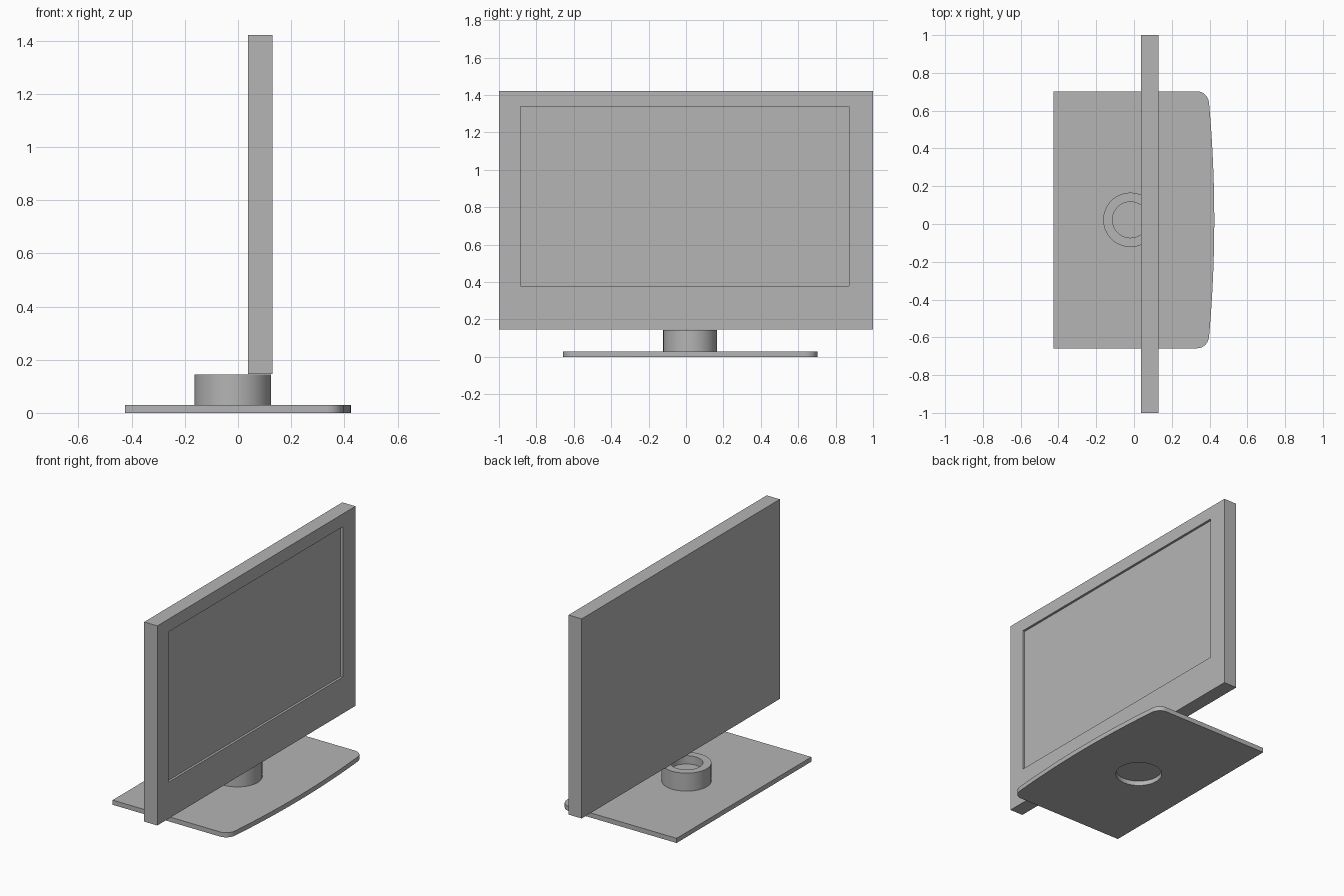
import bpy
import bmesh
import math

cube = bpy.data.objects.get("Cube")
if cube:
    bpy.data.objects.remove(cube, do_unlink=True)

GREY = (0.46, 0.46, 0.46, 1)
grey = bpy.data.materials.new("plain_grey")
grey.use_nodes = True
grey.diffuse_color = GREY
grey.node_tree.nodes["Principled BSDF"].inputs["Base Color"].default_value = GREY

MID_Y = 0.022          # the stand sits slightly off centre
NECK_X = -0.019
SEGMENTS = 64


def finish(bm, name, smooth=False):
    """Turn a bmesh into a named, coloured object."""
    bmesh.ops.recalc_face_normals(bm, faces=bm.faces)
    mesh = bpy.data.meshes.new(name)
    bm.to_mesh(mesh)
    bm.free()
    mesh.materials.append(grey)
    obj = bpy.data.objects.new(name, mesh)
    bpy.context.collection.objects.link(obj)
    if smooth:
        bpy.ops.object.select_all(action="DESELECT")
        obj.select_set(True)
        bpy.context.view_layer.objects.active = obj
        bpy.ops.object.shade_smooth_by_angle(angle=math.radians(30))
    return obj


def add_loop(bm, points):
    """Closed loop of edges on the ground plane."""
    verts = [bm.verts.new((x, y, 0)) for x, y in points]
    return [bm.edges.new((a, b)) for a, b in zip(verts, verts[1:] + verts[:1])]


def circle(cx, cy, radius):
    angles = [2 * math.pi * i / SEGMENTS for i in range(SEGMENTS)]
    return [(cx + radius * math.cos(a), cy + radius * math.sin(a)) for a in angles]


# Screen housing: a slab with the display inset into its +x face
bm = bmesh.new()
bmesh.ops.create_cube(bm, size=1)
for v in bm.verts:
    v.co.x = 0.13 if v.co.x > 0 else 0.037
    v.co.y *= 2
    v.co.z = 1.422 if v.co.z > 0 else 0.147
bm.normal_update()
front = max(bm.faces, key=lambda f: f.normal.x)
bmesh.ops.inset_individual(bm, faces=[front], thickness=0.1)
for v in front.verts:
    v.co.y = 0.872 if v.co.y > 0 else -0.885
    v.co.z = 1.34 if v.co.z > 0.8 else 0.38
display = bmesh.ops.extrude_discrete_faces(bm, faces=[front])["faces"][0]
for v in display.verts:
    v.co.x -= 0.015
finish(bm, "screen_housing")

# Base plate: bowed front edge, rounded front corners, round hole underneath
half = []
for i in range(13):
    t = i / 12
    half.append((0.425 - 0.027 * t * t, 0.61 * t))
for i in range(1, 9):
    a = math.pi / 2 * i / 8
    half.append((0.335 + 0.063 * math.cos(a), 0.61 + 0.07 * math.sin(a)))
half.append((-0.425, 0.68))
outline = half + [(x, -y) for x, y in reversed(half[1:])]
outline = [(x, y + MID_Y) for x, y in outline]

bm = bmesh.new()
edges = add_loop(bm, outline) + add_loop(bm, circle(NECK_X, MID_Y, 0.138))
bmesh.ops.triangle_fill(bm, edges=edges, use_beauty=True)
top = bmesh.ops.extrude_face_region(bm, geom=bm.faces[:], use_keep_orig=True)
bmesh.ops.translate(bm, vec=(0, 0, 0.03),
                    verts=[g for g in top["geom"] if isinstance(g, bmesh.types.BMVert)])
finish(bm, "base_plate", smooth=True)

# Neck: a turned drum with a shallow round recess in its top
profile = [(0, 0.03), (0.144, 0.03), (0.144, 0.145),
           (0.095, 0.145), (0.095, 0.092), (0, 0.092)]
bm = bmesh.new()
verts = [bm.verts.new((NECK_X + r, MID_Y, z)) for r, z in profile]
edges = [bm.edges.new(pair) for pair in zip(verts, verts[1:])]
bmesh.ops.spin(bm, geom=verts + edges, cent=(NECK_X, MID_Y, 0), axis=(0, 0, 1),
               angle=2 * math.pi, steps=SEGMENTS)
bmesh.ops.remove_doubles(bm, verts=bm.verts, dist=0.0005)
finish(bm, "neck", smooth=True)
